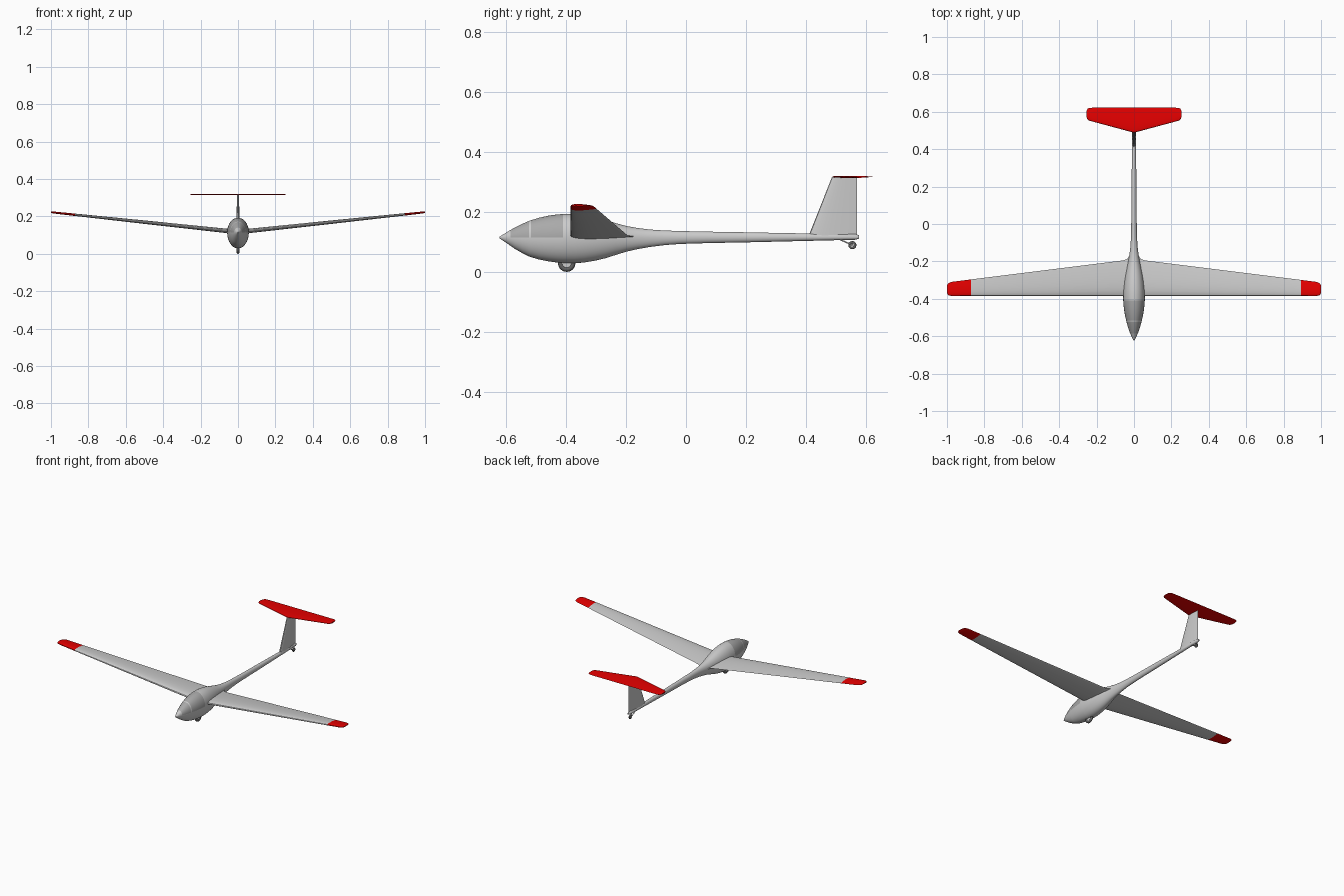
import bpy, bmesh
from math import pi, sin, cos
from mathutils import Vector

if "Cube" in bpy.data.objects:
    bpy.data.objects.remove(bpy.data.objects["Cube"])


def material(name, rgb):
    m = bpy.data.materials.new(name)
    m.diffuse_color = (*rgb, 1)
    m.use_nodes = True
    m.node_tree.nodes["Principled BSDF"].inputs["Base Color"].default_value = m.diffuse_color
    return m


RED = material("red", (0.8, 0.0, 0.0))
GLASS = material("tinted_glass", (0.4, 0.4, 0.4))
WHITE = material("body_grey", (0.8, 0.8, 0.8))
RUBBER = material("rubber", (0.12, 0.12, 0.12))


def finish(obj, angle=35):
    bpy.ops.object.select_all(action='DESELECT')
    obj.select_set(True)
    bpy.context.view_layer.objects.active = obj
    bpy.ops.object.shade_smooth_by_angle(angle=angle * pi / 180)


def loft(name, rings, mats, pick=lambda c: 0):
    """Skin closed rings, cap both ends, choose material by face centre."""
    bm = bmesh.new()
    loops = [[bm.verts.new(p) for p in r] for r in rings]
    n = len(loops[0])
    for a, b in zip(loops, loops[1:]):
        for i in range(n):
            j = (i + 1) % n
            bm.faces.new((a[i], a[j], b[j], b[i]))
    bm.faces.new(loops[0])
    bm.faces.new(loops[-1])
    bmesh.ops.recalc_face_normals(bm, faces=bm.faces)
    for f in bm.faces:
        f.material_index = pick(f.calc_center_median())
    me = bpy.data.meshes.new(name)
    bm.to_mesh(me)
    bm.free()
    for m in mats:
        me.materials.append(m)
    obj = bpy.data.objects.new(name, me)
    bpy.context.collection.objects.link(obj)
    finish(obj)
    return obj


def spline(keys, y):
    """Smooth interpolation of the profile rows at station y."""
    k = max(i for i in range(len(keys) - 1) if keys[i][0] <= y + 1e-9)

    def slope(i, c):
        a, b = keys[max(i - 1, 0)], keys[min(i + 1, len(keys) - 1)]
        return (b[c] - a[c]) / (b[0] - a[0])
    p, q = keys[k], keys[k + 1]
    h = q[0] - p[0]
    t = (y - p[0]) / h
    return [(2*t**3 - 3*t*t + 1) * p[c] + (t**3 - 2*t*t + t) * h * slope(k, c)
            + (3*t*t - 2*t**3) * q[c] + (t**3 - t*t) * h * slope(k + 1, c)
            for c in (1, 2, 3)]


# Fuselage: y, top, bottom, half width
KEYS = [(-.623, .116, .112, .002), (-.60, .131, .097, .014), (-.57, .148, .076, .026),
        (-.52, .171, .050, .041), (-.46, .187, .035, .053), (-.40, .193, .029, .058),
        (-.34, .189, .031, .056), (-.27, .173, .045, .046), (-.20, .153, .067, .031),
        (-.12, .141, .083, .019), (-.02, .136, .093, .015), (.19, .132, .098, .013),
        (.40, .128, .103, .011), (.565, .126, .107, .009), (.577, .122, .111, .005)]
ZC = 0.115
stations = {k[0] for k in KEYS} | {-.615, -.585, -.545, -.524, -.517, -.49, -.43, -.41, -.403,
                                   -.37, -.305, -.235, -.16, -.07, .08, .3}
rings = []
for y in sorted(stations):
    top, bot, w = spline(KEYS, y)
    rings.append([(w * cos(a), y, ZC + (top - ZC if sin(a) > 0 else ZC - bot) * sin(a))
                  for a in (2 * pi * i / 40 for i in range(40))])


def canopy(c):
    glazed = -.585 < c.y < -.524 or -.517 < c.y < -.41
    return 1 if glazed and c.z > ZC else 0


loft("fuselage", rings, [WHITE, GLASS], canopy)


def airfoil(lead, trail, h, t, lower=0.5, n=12):
    """Closed section as (chordwise y, height) pairs."""
    pts = []
    for i in range(2 * n):
        a = pi * i / n
        u = (1 + cos(a)) / 2
        s = 2.97 * u**.5 - 1.26 * u - 3.516 * u*u + 2.843 * u**3 - 1.037 * u**4
        side = (1 - lower) if i < n else -lower
        pts.append((lead + (trail - lead) * u, h + t * s * side + (0.0004 if i < n else -0.0004)))
    return pts


# Wings: span, leading edge, trailing edge, height, thickness
def wing_z(x):
    return .115 + .107 * x


def trail(x):
    return -.195 - .115 * (x - .06) / .92


for side, name, split in ((1, "right_wing", .893), (-1, "left_wing", .872)):
    rows = [(.0, -.385, -.15, .026), (.022, -.385, -.165, .025), (.036, -.385, -.187, .024),
            (.06, -.385, trail(.06), .023), (.5, -.385, trail(.5), .018),
            (split, -.385, trail(split), .012), (.975, -.385, trail(.975), .010),
            (.990, -.382, -.315, .009), (.997, -.376, -.322, .007), (1.0, -.366, -.332, .004)]
    loft(name, [[(side * x, y, z) for y, z in airfoil(le, te, wing_z(x), t, .45)]
                for x, le, te, t in rows],
         [WHITE, RED], lambda c, s=split: int(abs(c.x) > s))

# Fin
loft("fin", [[(x, y, z) for y, x in airfoil(le, te, 0, t)]
             for z, le, te, t in ((.112, .406, .571, .017), (.13, .413, .571, .016),
                                  (.316, .487, .571, .011))], [WHITE])

# Tailplane
half = [(.0, .488, .622), (.215, .546, .622), (.238, .552, .621), (.248, .558, .616),
        (.253, .570, .606)]
rows = [(-x, a, b) for x, a, b in half[:0:-1]] + half
loft("tailplane", [[(x, y, z) for y, z in airfoil(a, b, .317, .006)] for x, a, b in rows], [RED])


# Wheels
def wheel(name, y, z, r, tube):
    rot = (0, pi / 2, 0)
    bpy.ops.mesh.primitive_torus_add(location=(0, y, z), rotation=rot, major_radius=r - tube,
                                     minor_radius=tube, major_segments=36, minor_segments=12)
    tyre = bpy.context.object
    tyre.name = name + "_tyre"
    tyre.data.materials.append(RUBBER)
    finish(tyre)
    bpy.ops.mesh.primitive_cylinder_add(vertices=32, radius=r - tube, depth=tube * 1.3,
                                        location=(0, y, z), rotation=rot)
    hub = bpy.context.object
    hub.name = name + "_hub"
    finish(hub)


wheel("main_wheel", -.398, .029, .029, .008)
wheel("tail_wheel", .555, .089, .0135, .0045)


# Tail wheel fork
def strut(name, a, b, r):
    a, b = Vector(a), Vector(b)
    bpy.ops.mesh.primitive_cylinder_add(vertices=12, radius=r, depth=(b - a).length,
                                        location=(a + b) / 2)
    o = bpy.context.object
    o.name = name
    o.rotation_euler = (b - a).to_track_quat('Z', 'Y').to_euler()
    finish(o)


for s, name in ((1, "right_fork"), (-1, "left_fork")):
    strut(name, (s * .004, .515, .107), (s * .006, .556, .089), .0022)
strut("tail_axle", (-.007, .555, .089), (.007, .555, .089), .003)
